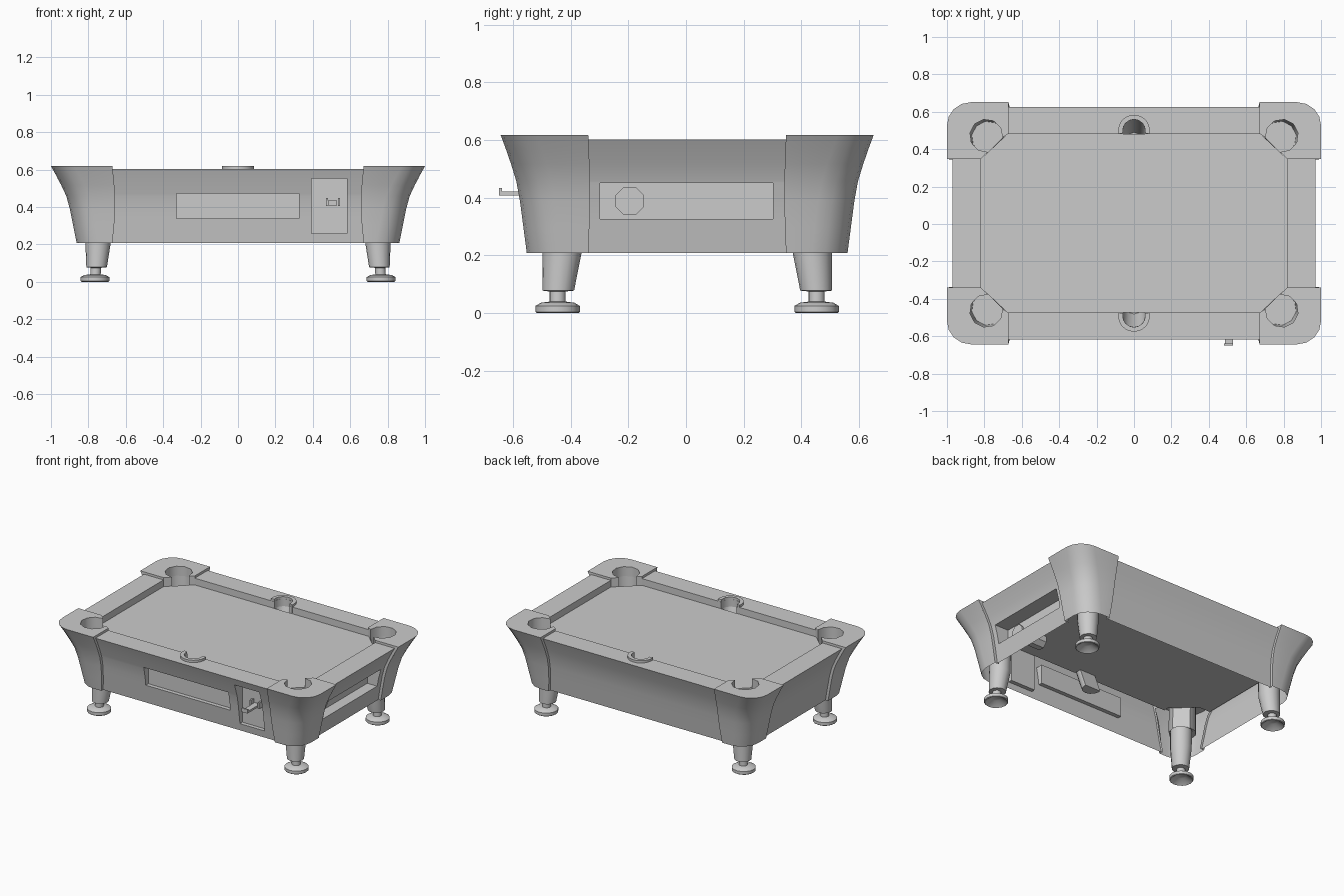
import bpy, bmesh
from math import sin, cos, pi, radians

if "Cube" in bpy.data.objects:
    bpy.data.objects.remove(bpy.data.objects["Cube"])

# Flared outer profile: (height, flare fraction)
PROFILE = [(.208, 0), (.298, .13), (.388, .26), (.458, .40), (.517, .60), (.572, .81), (.618, 1)]
RAIL_Z, CAP_Z, CLOTH_Z = .602, .618, .555
Y_SHIFT = .004


def flare(z):
    for (z0, f0), (z1, f1) in zip(PROFILE, PROFILE[1:]):
        if z <= z1:
            return f0 + (f1 - f0) * (z - z0) / (z1 - z0)
    return 1


def out_x(z):
    return .863 + .137 * flare(z)


def out_y(z):
    return .556 + .091 * flare(z)


def arc(cx, cy, r, a0, a1, n):
    return [(cx + r * cos(radians(a0 + (a1 - a0) * i / n)),
             cy + r * sin(radians(a0 + (a1 - a0) * i / n))) for i in range(n + 1)]


def at(points, z):
    return [(x, y, z) for x, y in points]


def strip(a, b, closed=False):
    n = len(a)
    return [[a[i], a[(i + 1) % n], b[(i + 1) % n], b[i]] for i in range(n if closed else n - 1)]


def build(name, polys, mirror=(False, False), flip=False):
    """Weld a list of polygons into one object."""
    bm = bmesh.new()
    for p in polys:
        bm.faces.new([bm.verts.new(c) for c in p])
    bmesh.ops.remove_doubles(bm, verts=bm.verts, dist=.0003)
    bmesh.ops.recalc_face_normals(bm, faces=bm.faces)
    if flip:
        bmesh.ops.reverse_faces(bm, faces=bm.faces)
    me = bpy.data.meshes.new(name)
    bm.to_mesh(me)
    bm.free()
    ob = bpy.data.objects.new(name, me)
    ob.location.y = Y_SHIFT
    bpy.context.collection.objects.link(ob)
    if any(mirror):
        m = ob.modifiers.new("mirror", 'MIRROR')
        m.use_axis = (mirror[0], mirror[1], False)
        m.use_mirror_merge = False
    bpy.ops.object.select_all(action='DESELECT')
    ob.select_set(True)
    bpy.context.view_layer.objects.active = ob
    bpy.ops.object.shade_smooth_by_angle(angle=radians(38))
    return ob


def prism(loop, z0, z1):
    a, b = at(loop, z0), at(loop, z1)
    return strip(a, b, True) + [a, b]


def box(name, x0, x1, y0, y1, z0, z1):
    build(name, prism([(x0, y0), (x1, y0), (x1, y1), (x0, y1)], z0, z1))


def rail(name, along_x, side, half, inner, holes=(), notch=()):
    """Apron, rail top and cushion wall; holes are (u0, u1, z0, z1, back)."""
    def surf(z):
        return (out_y(z) if along_x else out_x(z)) - .02

    def put(u, v, z):
        return (u, side * v, z) if along_x else (side * v, u, z)

    rows = sorted({z for z, _ in PROFILE if z < RAIL_Z} | {RAIL_Z} | {z for h in holes for z in h[2:4]})
    cols = sorted({-half, half} | {u for h in holes for u in h[:2]})
    polys = []
    for u0, u1 in zip(cols, cols[1:]):
        for z0, z1 in zip(rows, rows[1:]):
            um, zm = (u0 + u1) / 2, (z0 + z1) / 2
            if not any(h[0] < um < h[1] and h[2] < zm < h[3] for h in holes):
                polys.append([put(u, surf(z), z) for u, z in ((u0, z0), (u1, z0), (u1, z1), (u0, z1))])
    for u0, u1, z0, z1, back in holes:
        zs = [z for z in rows if z0 <= z <= z1]
        ring = [(u0, z) for z in zs] + [(u1, z) for z in reversed(zs)]
        deep = [put(u, back, z) for u, z in ring]
        polys += strip([put(u, surf(z), z) for u, z in ring], deep, True) + [deep]
    edge = [(half, inner), *notch, (-half, inner)]
    top = [put(u, v, RAIL_Z) for u, v in edge]
    polys.append([put(-half, surf(RAIL_Z), RAIL_Z), put(half, surf(RAIL_Z), RAIL_Z)] + top)
    polys += strip(top, [put(u, v, .55) for u, v in edge])
    build(name, polys)


# Rails and aprons
side_notch = [(.06, .478)] + arc(0, .495, .06, 0, 180, 6) + [(-.06, .478)]
rail("back_rail", True, 1, .68, .478, notch=side_notch)
rail("front_rail", True, -1, .68, .478,
     [(-.33, .325, .338, .472, .525), (.392, .583, .258, .552, .515)], side_notch)
rail("left_rail", False, -1, .35, .82)
rail("right_rail", False, 1, .35, .82, [(-.302, .298, .326, .452, .79)])

# Corner caps
YI = .343
pocket_arc = arc(.79, .468, .088, 186, -96, 8)
loops = []
for z, _ in PROFILE:
    X, Y = out_x(z), out_y(z)
    bulge = .015 * sin(pi * (z - .208) / .41)
    xi, yi = .672 - bulge, YI - .4 * bulge
    loops.append(at([(X - .035, yi), (X, yi)] + arc(X - .125, Y - .125, .125, 0, 90, 4)
                    + [(xi, Y), (xi, Y - .035)], z))
polys = [q for a, b in zip(loops, loops[1:]) for q in strip(a, b)]
mouth = [(.672, .478)] + pocket_arc + [(.82, YI)]
polys.append(loops[-1] + at(mouth, CAP_Z))
path = [loops[-1][-1][:2]] + mouth + [loops[-1][0][:2]]
polys += strip(at(path, CAP_Z), at(path, .55))
build("corner_caps", polys, (True, True))


# Pocket cups
def cup(name, loop, dx, dy, z, mirror):
    top, low = at(loop, .552), at([(x + dx, y + dy) for x, y in loop], z)
    build(name, strip(top, low, True) + [low], mirror, flip=True)


cup("corner_pockets", pocket_arc, -.01, -.01, .35, (True, True))
cup("side_pockets", side_notch, 0, -.07, .37, (False, True))

# Raised collars around the side pockets
collar = arc(0, .495, .085, -12, 192, 12) + arc(0, .495, .06, 192, -12, 12)
a, b = at(collar, .56), at(collar, CAP_Z)
n = len(collar)
build("side_pocket_collars", strip(a, b, True)
      + [[lp[i], lp[i + 1], lp[n - 2 - i], lp[n - 1 - i]] for lp in (a, b) for i in range(n // 2 - 1)],
      (False, True))

# Playing bed, notched at all pockets
quarter = [(.91, YI), (.82, YI), (.676, .478), (.676, .512), (.06, .512), (.06, .478)]
half_bed = quarter + [(-x, y) for x, y in reversed(quarter)]
bed = half_bed + [(x, -y) for x, y in reversed(half_bed)]
build("playing_bed", prism(bed, .505, CLOTH_Z))

# Legs with adjustable feet: (z, radius, x, y)
sections = [(.03, .03, .765, .449), (0, .072, .765, .449), (.004, .077, .765, .449),
            (.025, .077, .765, .449), (.036, .058, .765, .449), (.04, .028, .762, .449),
            (.075, .028, .76, .449), (.078, .055, .756, .447), (.21, .068, .748, .434),
            (.34, .07, .748, .432)]
rings = [at(arc(x, y, r, 0, 360, 16)[:-1], z) for z, r, x, y in sections]
build("legs", [q for a, b in zip(rings, rings[1:]) for q in strip(a, b, True)] + [rings[0], rings[-1]],
      (True, True))

# Ball return tube in the end recess
octagon = arc(-.199, .389, .053, 22.5, 382.5, 8)[:-1]
near, far = [[(x, y, z) for y, z in octagon] for x in (.802, .6)]
build("ball_return_tube", strip(near, far, True) + [near, far])

# Coin slide
box("coin_slide", .487, .528, -.652, -.516, .407, .421)
box("coin_slide_lip", .482, .528, -.653, -.642, .407, .434)
for x in (.470, .534):
    box("coin_slide_guide", x, x + .012, -.55, -.518, .404, .447)
